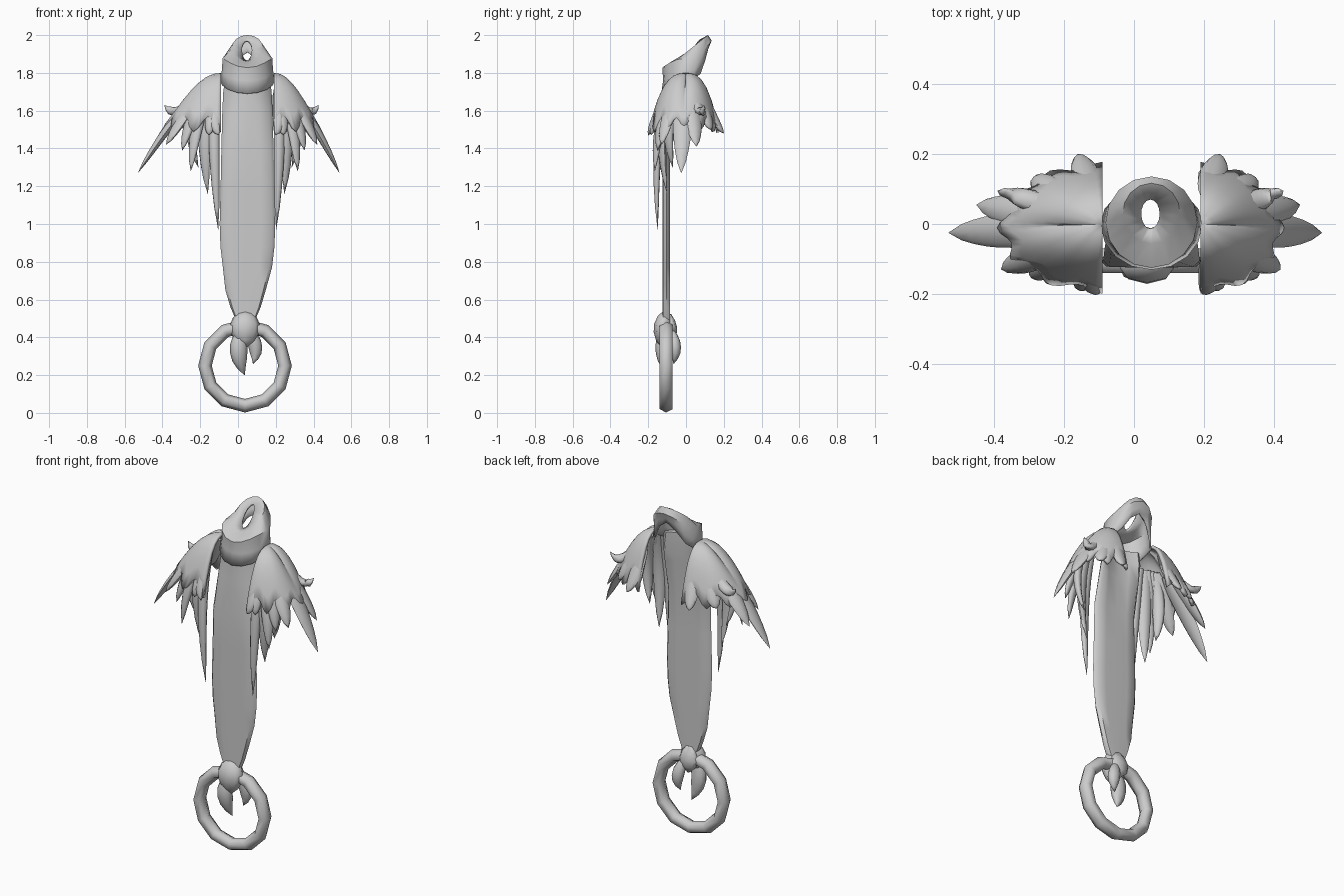
import bpy, bmesh
from math import sin, cos, pi, atan2, radians
from mathutils import Vector

cube = bpy.data.objects.get("Cube")
if cube:
    bpy.data.objects.remove(cube)

grey = bpy.data.materials.new("plain_grey")
grey.use_nodes = True
COLOUR = (0.6, 0.6, 0.6, 1)
grey.diffuse_color = COLOUR
grey.node_tree.nodes["Principled BSDF"].inputs["Base Color"].default_value = COLOUR
MID = 0.05  # x of the centre line


def loft(name, rings, around=True, loop=False, caps=True, thick=0, angle=50):
    """Skin a list of rings; optionally close both ways, cap, or thicken."""
    bm = bmesh.new()
    rows = [[bm.verts.new(p) for p in ring] for ring in rings]
    n = len(rows[0])
    pairs = list(zip(rows, rows[1:])) + ([(rows[-1], rows[0])] if loop else [])
    for a, b in pairs:
        for i in range(n if around else n - 1):
            j = (i + 1) % n
            bm.faces.new((a[i], a[j], b[j], b[i]))
    if caps:
        bm.faces.new(rows[0])
        bm.faces.new(rows[-1])
    bmesh.ops.remove_doubles(bm, verts=bm.verts, dist=0.0005)
    bmesh.ops.recalc_face_normals(bm, faces=bm.faces)
    mesh = bpy.data.meshes.new(name)
    bm.to_mesh(mesh)
    bm.free()
    mesh.materials.append(grey)
    ob = bpy.data.objects.new(name, mesh)
    bpy.context.collection.objects.link(ob)
    bpy.ops.object.select_all(action='DESELECT')
    ob.select_set(True)
    bpy.context.view_layer.objects.active = ob
    bpy.ops.object.shade_smooth_by_angle(angle=radians(angle))
    if thick:
        mod = ob.modifiers.new("thickness", 'SOLIDIFY')
        mod.thickness = thick
        mod.offset = 0
    return ob


def turn(n):
    return [2 * pi * i / n for i in range(n)]


def leaf(name, a, b, c, out, width, depth, shape):
    """Pointed leaf along a curve a-b-c, flat side facing out."""
    a, b, c = Vector(a), Vector(b), Vector(c)
    rings = []
    for i, s in enumerate(shape):
        t = i / (len(shape) - 1)
        p = a * (1 - t) ** 2 + b * 2 * t * (1 - t) + c * t * t
        tangent = ((b - a) * (1 - t) + (c - b) * t).normalized()
        side = tangent.cross(out).normalized()
        up = side.cross(tangent)
        rings.append([p + side * cos(k) * width * s + up * sin(k) * depth * s
                      for k in turn(8)])
    return loft(name, rings, angle=70)


# Long hanging banner: half width at each height, curling back under the collar
banner = [(1.77, .118), (1.7, .128), (1.6, .133), (1.4, .138), (1.2, .142), (1.0, .147),
          (.88, .143), (.77, .13), (.65, .107), (.56, .08), (.49, .05)]
section = [(-1, 0), (-.88, -1), (-.5, -1.1), (0, -1.15), (.5, -1.1), (.88, -1),
           (1, 0), (.88, 1), (.5, 1.1), (0, 1.1), (-.5, 1.1), (-.88, 1)]


def banner_y(u, z):
    curl = max(0, min(1, (z - 1.4) / .3))
    return -.104 + .014 * curl + .05 * curl * u * u


loft("banner", [[(MID - .01 * (z < .7) + u * w, banner_y(u, z) + v * .018, z)
                 for u, v in section] for z, w in banner])

# Ring at the foot
loft("ring", [[(.037 + (.212 + .036 * cos(k)) * sin(a), -.105 + .04 * sin(k),
                .25 - (.212 + .036 * cos(k)) * cos(a)) for k in turn(6)]
              for a in turn(12)], loop=True, caps=False, angle=65)

# Knot and its tails
front = Vector((0, -1, 0))
leaf("knot", (.037, -.1, .54), (.037, -.135, .45), (.037, -.125, .34), front, .08, .048,
     (.3, .8, 1, .95, .65, .05))
leaf("knot_back", (.037, -.09, .52), (.037, -.07, .45), (.037, -.075, .37), front, .06, .03,
     (.4, .8, 1, .8, .05))
tail = (.5, .8, 1, 1, .85, .5, .02)
leaf("right_tail", (.02, -.12, .44), (-.02, -.14, .32), (.035, -.1, .2), front, .046, .035, tail)
leaf("left_tail", (.06, -.08, .44), (.115, -.04, .34), (.08, -.065, .26), front, .036, .03, tail)


# Hollow collar with a tilted, pierced top
def collar_loops(a):
    c, f = cos(a), -sin(a)
    fwd, back = max(f, 0), max(-f, 0)
    return [(MID + .14 * c, -.125 * fwd + .105 * back, 1.76 - .07 * fwd + .15 * back ** 4),
            (MID + .13 * c, -.115 * f, 1.81 - .05 * fwd + .13 * back ** 3),
            (MID + .126 * c, .005 - .125 * f, 1.875 - .05 * fwd ** 2 + .095 * back ** 2),
            (MID + .08 * c, .03 - .085 * f, 1.925 - .07 * f),
            (MID - .003 + .027 * c, .03 - .043 * f, 1.915 - .055 * f)]


columns = [collar_loops(a) for a in turn(16)]
loft("collar", list(zip(*columns)), caps=False, thick=.012, angle=50)


# Shoulder mantles: half dome with a fringe of feathers
# Feather tips: distance out, depth, height, half width
TIPS = [(.15, -.2, 1.47, .034), (.205, -.185, 1.47, .034), (.3, -.165, 1.28, .037),
        (.345, -.15, 1.39, .036), (.43, -.13, 1.42, .04), (.58, -.025, 1.27, .05),
        (.5, .055, 1.41, .045), (.44, .095, 1.63, .032), (.34, .13, 1.5, .04),
        (.21, .2, 1.48, .04), (.15, .155, 1.52, .035),
        (.155, -.15, .97, .03), (.21, -.1, 1.16, .038), (.26, -.07, 1.3, .034)]
FEATHER = (.5, .8, .95, 1, 1, .96, .86, .7, .46, .02)


def mantle(label, side, reach):
    def place(u, y, z):
        return Vector((MID + side * (.14 + (u - .14) * reach), y, z))

    def dome(phi, s):
        drop = .24 * s ** (1.5 + 1.3 * abs(sin(phi)))
        return place(.14 + .27 * s * cos(phi), .01 * (1 - s) - .01 + .165 * s * sin(phi),
                     1.79 - drop)

    angles = [radians(-90 + 5 * i) for i in range(37)]
    rings = [[dome(p, t * (1.03 + .06 * cos(12 * p))) for p in angles]
             for t in (.001, .15, .3, .45, .6, .75, .88, 1)]
    loft(label + "_mantle", rings, around=False, caps=False, thick=.018, angle=80)
    for i, (u, y, z, w) in enumerate(TIPS):
        phi = atan2((y + .01) / .17, (u - .14) / .3)
        phi = max(-1.38, min(1.38, phi))
        out = Vector((side * cos(phi), sin(phi), .4)).normalized()
        root = dome(phi, .5) - Vector((0, 0, .035))
        bend = dome(phi, 1.02) - Vector((0, 0, .005))
        leaf(f"{label}_feather_{i + 1}", root, bend, place(u, y, z), out, w, .022, FEATHER)


mantle("right", -1, 1)
mantle("left", 1, .79)
